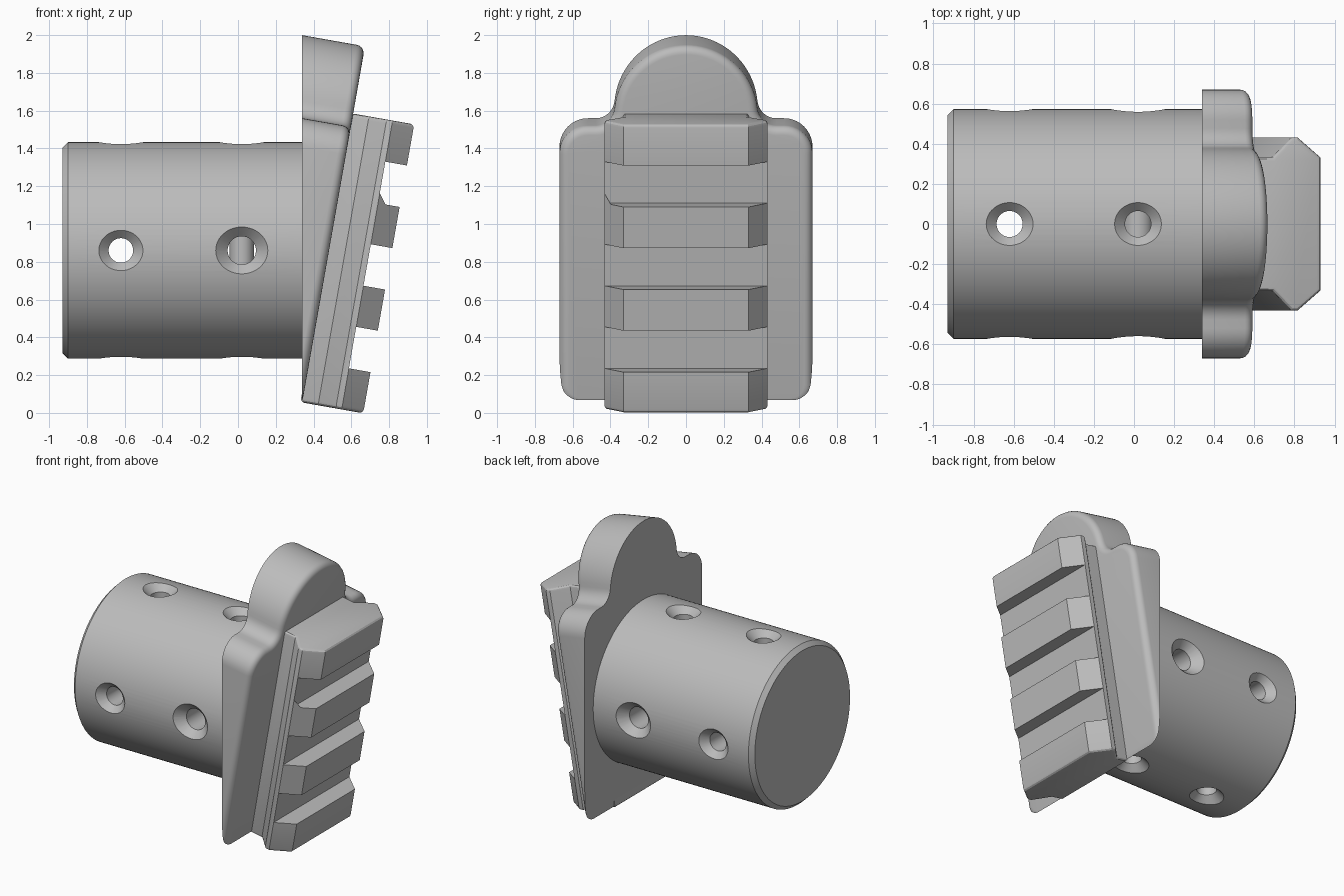
import bpy, bmesh, math
from math import cos, sin, radians
from mathutils import Matrix, Vector

default = bpy.data.objects.get("Cube")
if default:
    bpy.data.objects.remove(default)

GREY = (0.5, 0.5, 0.5, 1)
grey = bpy.data.materials.new("plain grey")
grey.use_nodes = True
grey.diffuse_color = GREY
grey.node_tree.nodes["Principled BSDF"].inputs["Base Color"].default_value = GREY

# Mounting frame tilted ten degrees: across, up the slope, out of the slope
TILT = radians(10)
ACROSS = Vector((0, 1, 0))
UP = Vector((sin(TILT), 0, cos(TILT)))
OUT = Vector((cos(TILT), 0, -sin(TILT)))
BACK_X = 0.34
ORIGIN = Vector((BACK_X, 0, 0.055))


def frame(a, b, c, origin):
    m = Matrix((a, b, c)).transposed().to_4x4()
    m.translation = origin
    return m


def finish(name, bm):
    bmesh.ops.recalc_face_normals(bm, faces=bm.faces)
    mesh = bpy.data.meshes.new(name)
    bm.to_mesh(mesh)
    bm.free()
    obj = bpy.data.objects.new(name, mesh)
    bpy.context.collection.objects.link(obj)
    mesh.materials.append(grey)
    return obj


def arc(cx, cy, r, start, end, steps):
    angles = [radians(start + (end - start) * i / steps) for i in range(steps + 1)]
    return [(cx + r * cos(a), cy + r * sin(a)) for a in angles]


def prism(points, depth):
    """Extrude an outline along local z; returns bmesh with its two caps."""
    bm = bmesh.new()
    low = bm.faces.new([bm.verts.new((x, y, 0)) for x, y in points])
    made = bmesh.ops.extrude_face_region(bm, geom=[low], use_keep_orig=True)["geom"]
    high = next(g for g in made if isinstance(g, bmesh.types.BMFace) and len(g.verts) == len(points))
    bmesh.ops.translate(bm, verts=high.verts, vec=(0, 0, depth))
    return bm, low, high


def round_edges(bm, edges, size, segments):
    bmesh.ops.bevel(bm, geom=list(set(edges)), offset=size, offset_type='OFFSET',
                    segments=segments, profile=0.5, affect='EDGES', clamp_overlap=False)


def lathe(profile, matrix, sides, capped=True):
    """Turn (radius, height) pairs around local z."""
    bm = bmesh.new()
    rings = [[bm.verts.new((r * cos(math.tau * i / sides), r * sin(math.tau * i / sides), h))
              for i in range(sides)] for r, h in profile]
    for a, b in zip(rings, rings[1:]):
        for i in range(sides):
            j = (i + 1) % sides
            bm.faces.new((a[i], a[j], b[j], b[i]))
    if capped:
        bm.faces.new(rings[0][::-1])
        bm.faces.new(rings[-1])
    bmesh.ops.transform(bm, matrix=matrix, verts=bm.verts)
    return bm


def cut(target, cutters):
    for cutter in cutters:
        cutter.hide_render = True
        mod = target.modifiers.new("cut", 'BOOLEAN')
        mod.operation = 'DIFFERENCE'
        mod.solver = 'EXACT'
        mod.object = cutter
    bpy.context.view_layer.update()
    result = target.evaluated_get(bpy.context.evaluated_depsgraph_get())
    mesh = bpy.data.meshes.new_from_object(result)
    target.modifiers.clear()
    target.data = mesh
    for cutter in cutters:
        bpy.data.objects.remove(cutter)


# Round plug with a chamfered free end
RADIUS, AXIS_Z = 0.573, 0.86
along_x = Matrix.Translation((0, 0, AXIS_Z)) @ Matrix.Rotation(radians(90), 4, 'Y')
plug = finish("round_plug", lathe(
    [(RADIUS - 0.03, -0.93), (RADIUS, -0.9), (RADIUS, BACK_X + 0.005)], along_x, 128))


# Countersunk cross holes, through in both directions
def upright(x):
    return Matrix.Translation((x, 0, AXIS_Z))


def sideways(x):
    return upright(x) @ Matrix.Rotation(radians(90), 4, 'X')


def countersunk(matrix, hole, rim):
    half = [(hole, RADIUS - (rim - hole)), (rim + 0.06, RADIUS + 0.06)]
    profile = [(r, -h) for r, h in reversed(half)] + half
    return finish("hole_cutter", lathe(profile, matrix, 40))


OUTER_X, INNER_X = -0.62, 0.02
cut(plug, [countersunk(upright(OUTER_X), 0.065, 0.117),
           countersunk(sideways(OUTER_X), 0.065, 0.117),
           countersunk(upright(INNER_X), 0.065, 0.117),
           countersunk(sideways(INNER_X), 0.075, 0.138)])

# Thin sleeves where the inner holes cross
finish("upright_sleeve", lathe([(0.064, -0.08), (0.064, 0.08)], upright(INNER_X), 40, False))
finish("sideways_sleeve", lathe([(0.074, -0.08), (0.074, 0.08)], sideways(INNER_X), 40, False))

# Wedge plate: rounded shoulders and a domed top, sliced flat at the back
right = (arc(0.56, 0.09, 0.11, -90, 0, 8) + arc(0.52, 1.332, 0.15, 0, 90, 10)
         + arc(0.478, 1.582, 0.1, 270, 185.6, 8))
dome = arc(0, 1.535, 0.38, 5.6, 174.4, 40)[1:-1]
outline = right + dome + [(-x, y) for x, y in reversed(right)]
bm, low, high = prism(outline, 0.45)
round_edges(bm, high.edges, 0.045, 5)
bmesh.ops.transform(bm, matrix=frame(ACROSS, UP, OUT, ORIGIN - 0.45 * OUT), verts=bm.verts)
sliced = bmesh.ops.bisect_plane(bm, geom=bm.verts[:] + bm.edges[:] + bm.faces[:],
                                plane_co=(BACK_X, 0, 0), plane_no=(1, 0, 0), clear_inner=True)
rim = [g for g in sliced["geom_cut"] if isinstance(g, bmesh.types.BMEdge)]
bmesh.ops.edgeloop_fill(bm, edges=rim)
finish("wedge_plate", bm)

# Accessory rail: flared section with softened ends
RAIL_LENGTH, TOOTH, PITCH, FLOOR = 1.553, 0.221, 0.444, 0.212
half = [(0.335, -0.01), (0.335, 0.085), (0.432, 0.18), (0.432, FLOOR), (0.332, 0.328)]
bm, low, high = prism(half + [(-x, y) for x, y in reversed(half)], RAIL_LENGTH)
round_edges(bm, list(low.edges) + list(high.edges), 0.022, 3)
bmesh.ops.transform(bm, matrix=frame(ACROSS, OUT, -UP, ORIGIN + RAIL_LENGTH * UP), verts=bm.verts)
rail = finish("rail", bm)

# Three slots between the four teeth
slots = []
for i in range(3):
    bm, low, high = prism([(-0.6, FLOOR), (0.6, FLOOR), (0.6, 0.5), (-0.6, 0.5)], PITCH - TOOTH)
    top = ORIGIN + (i + 1) * PITCH * UP
    bmesh.ops.transform(bm, matrix=frame(ACROSS, OUT, -UP, top), verts=bm.verts)
    slots.append(finish("slot_cutter", bm))
cut(rail, slots)

# Smooth curved faces, keep edges crisp
for obj in bpy.context.collection.objects:
    if obj.type == 'MESH' and grey.name in obj.data.materials:
        bpy.ops.object.select_all(action='DESELECT')
        obj.select_set(True)
        bpy.context.view_layer.objects.active = obj
        bpy.ops.object.shade_smooth_by_angle(angle=radians(25))
